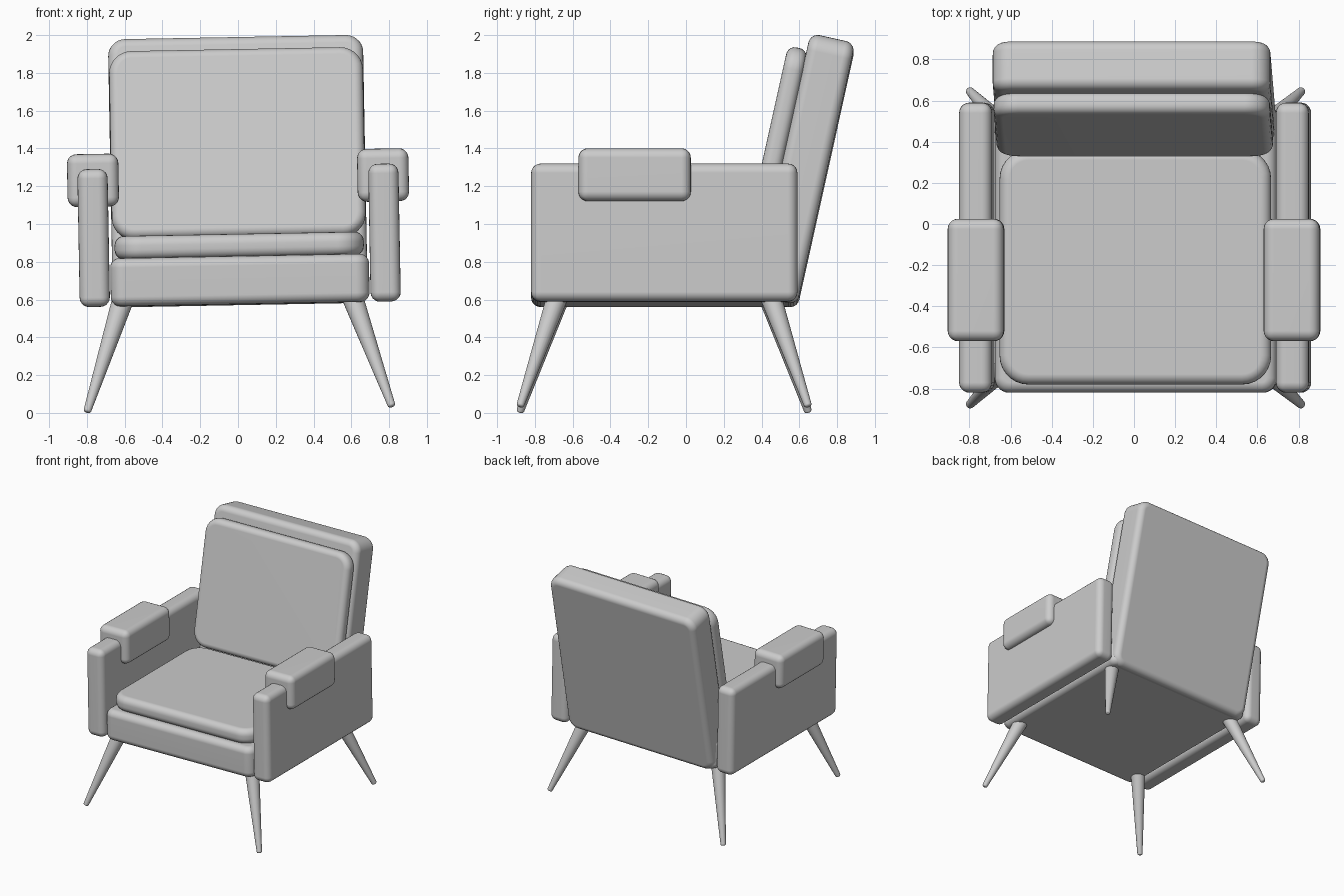
import bpy, bmesh, math
from mathutils import Matrix, Vector

if "Cube" in bpy.data.objects:
    bpy.data.objects.remove(bpy.data.objects["Cube"])

# The whole chair leans slightly sideways about a pivot at arm height
PIVOT = Matrix.Translation((0, 0, 1.245))
ROLL = PIVOT @ Matrix.Rotation(-0.0185, 4, 'Y') @ PIVOT.inverted()
RECLINE = Matrix.Rotation(math.radians(-12.5), 4, 'X')


def finish(name, bm, matrix, radius, segments):
    mesh = bpy.data.meshes.new(name)
    bm.to_mesh(mesh)
    bm.free()
    mesh.polygons.foreach_set("use_smooth", [True] * len(mesh.polygons))
    obj = bpy.data.objects.new(name, mesh)
    bpy.context.collection.objects.link(obj)
    obj.matrix_world = ROLL @ matrix
    bev = obj.modifiers.new("Rounding", 'BEVEL')
    bev.width = radius
    bev.segments = segments
    bev.limit_method = 'ANGLE'
    bev.angle_limit = math.radians(35)
    obj.modifiers.new("Normals", 'WEIGHTED_NORMAL')
    return obj


def block(name, size, centre, radius, corner=0, axis=2, rotation=Matrix()):
    """Rounded box; edges along `axis` can first get a larger corner radius."""
    bm = bmesh.new()
    bmesh.ops.create_cube(bm, size=1)
    bmesh.ops.scale(bm, vec=size, verts=bm.verts)
    if corner:
        edges = [e for e in bm.edges
                 if abs((e.verts[0].co - e.verts[1].co).normalized()[axis]) > 0.9]
        bmesh.ops.bevel(bm, geom=edges, offset=corner, segments=7,
                        profile=0.5, affect='EDGES')
    return finish(name, bm, Matrix.Translation(centre) @ rotation, radius, 5)


def leg(name, foot, top):
    """Tapered round leg between two points."""
    foot, top = Vector(foot), Vector(top)
    axis = top - foot
    bm = bmesh.new()
    bmesh.ops.create_cone(bm, cap_ends=True, segments=20, radius1=0.02,
                          radius2=0.058, depth=axis.length)
    turn = axis.to_track_quat('Z', 'Y').to_matrix().to_4x4()
    finish(name, bm, Matrix.Translation((foot + top) / 2) @ turn, 0.012, 3)


# Seat base and loose seat cushion
block("seat_base", (1.37, 1.41, 0.255), (0, -0.115, 0.703), 0.05, 0.07)
block("seat_cushion", (1.32, 1.14, 0.125), (0, -0.21, 0.885), 0.05, 0.14)

# Reclined back and its cushion
block("backrest", (1.35, 0.243, 1.42), (0, 0.624, 1.28), 0.05, 0.09, 1, RECLINE)
block("back_cushion", (1.344, 0.108, 1.02), (0, 0.483, 1.425), 0.045, 0.12, 1, RECLINE)

# Arms, arm pads and splayed legs on both sides
for side, s in (("left", -1), ("right", 1)):
    block(f"{side}_arm", (0.16, 1.41, 0.73), (s * 0.77, -0.115, 0.94), 0.05)
    block(f"{side}_arm_pad", (0.272, 0.595, 0.28), (s * 0.768, -0.272, 1.245), 0.05)
    for end, foot_y, top_y in (("front", -0.88, -0.675), ("back", 0.648, 0.443)):
        leg(f"{end}_{side}_leg", (s * 0.808 - 0.015, foot_y, 0.018),
            (s * 0.603 - 0.015, top_y, 0.62))
